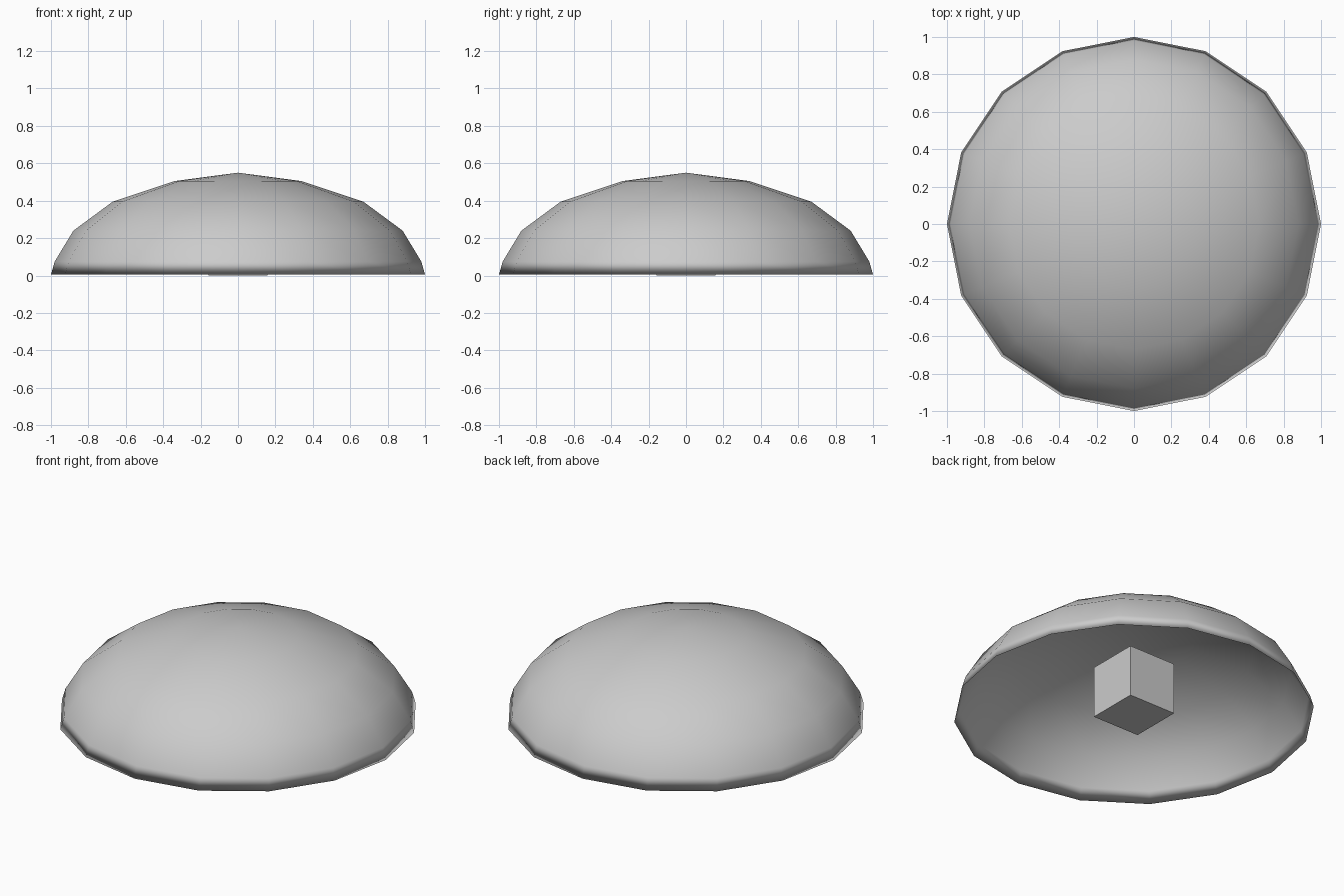
import bpy, bmesh
from math import sin, cos, pi

if "Cube" in bpy.data.objects:
    bpy.data.objects.remove(bpy.data.objects["Cube"])

SIDES = 16


def ring(bm, r, z):
    return [bm.verts.new((r * cos(2 * pi * i / SIDES), r * sin(2 * pi * i / SIDES), z))
            for i in range(SIDES)]


def finish(bm, name, smooth):
    bmesh.ops.recalc_face_normals(bm, faces=bm.faces[:])
    mesh = bpy.data.meshes.new(name)
    for f in bm.faces:
        f.smooth = smooth
    bm.to_mesh(mesh)
    bm.free()
    obj = bpy.data.objects.new(name, mesh)
    bpy.context.collection.objects.link(obj)
    return obj


# Dome shell: outer skin, sharp rim, thin inner skin
outer = [(0.34, 0.505), (0.67, 0.395), (0.88, 0.24), (0.98, 0.075), (1.0, 0.005)]
inner = [(0.97, 0.07), (0.87, 0.23), (0.665, 0.383), (0.337, 0.492)]
bm = bmesh.new()
rings = [ring(bm, r, z) for r, z in outer + inner]
for a, b in zip(rings, rings[1:]):
    for i in range(SIDES):
        j = (i + 1) % SIDES
        bm.faces.new((a[i], a[j], b[j], b[i]))
for loop, z in ((rings[0], 0.55), (rings[-1], 0.537)):
    tip = bm.verts.new((0, 0, z))
    for i in range(SIDES):
        bm.faces.new((loop[i], loop[(i + 1) % SIDES], tip))
finish(bm, "dome", True)

# Small block standing under the dome
bm = bmesh.new()
bmesh.ops.create_cube(bm, size=0.315)
bmesh.ops.translate(bm, verts=bm.verts[:], vec=(0, 0, 0.1575))
finish(bm, "block", False)
